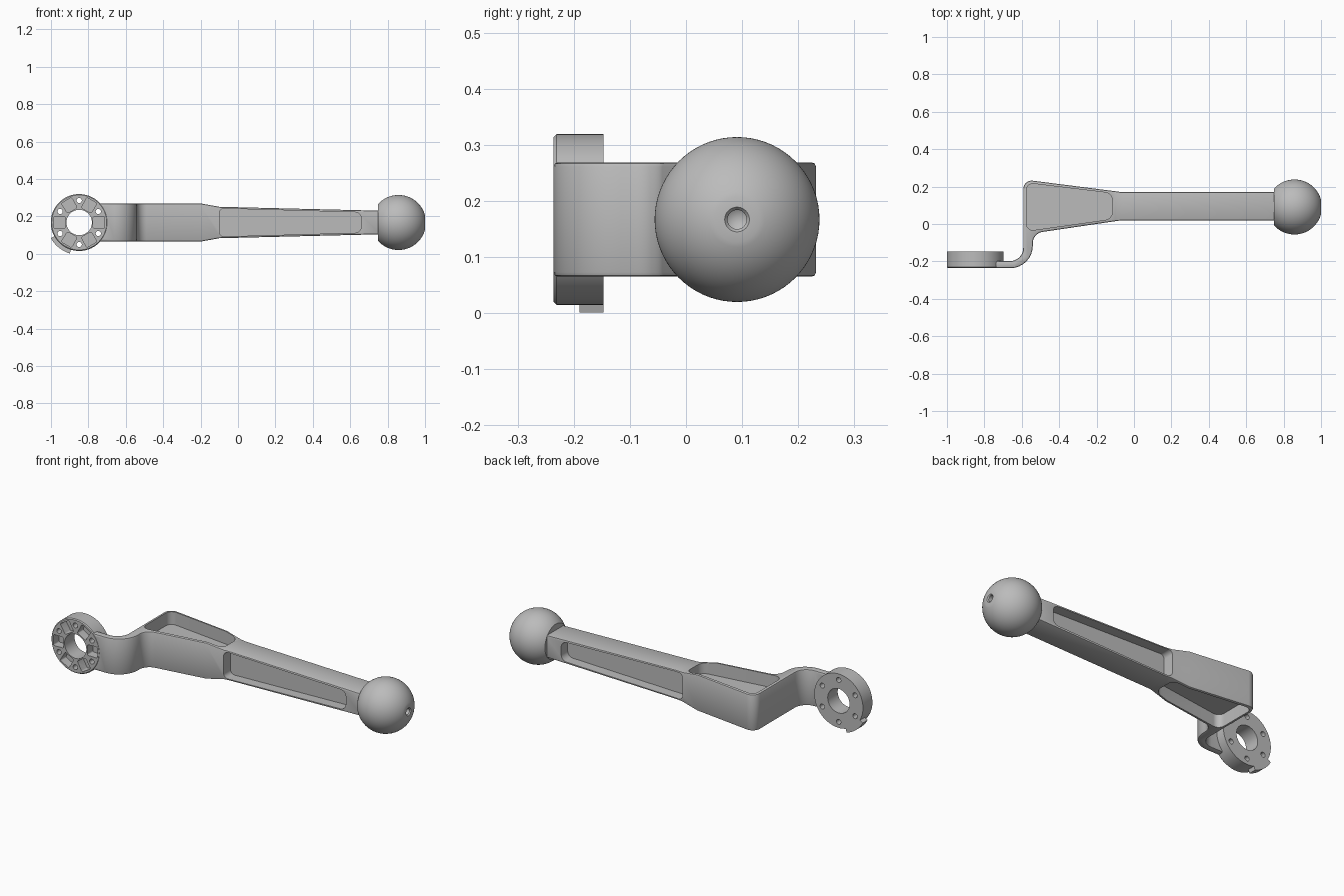
import bpy, bmesh, math
from mathutils import Vector

if "Cube" in bpy.data.objects:
    bpy.data.objects.remove(bpy.data.objects["Cube"])

MID = 0.167          # height of the centre line
HUB_X = -0.849       # hub centre
FRONT, BACK = -0.236, -0.147

grey = bpy.data.materials.new("matte grey")
grey.use_nodes = True
grey.diffuse_color = (0.5, 0.5, 0.5, 1)
grey.node_tree.nodes["Principled BSDF"].inputs["Base Color"].default_value = (0.5, 0.5, 0.5, 1)


def make(name, bm):
    bmesh.ops.recalc_face_normals(bm, faces=bm.faces)
    mesh = bpy.data.meshes.new(name)
    bm.to_mesh(mesh)
    bm.free()
    mesh.materials.append(grey)
    obj = bpy.data.objects.new(name, mesh)
    bpy.context.collection.objects.link(obj)
    return obj


def rounded(corners, steps=8):
    """Outline from (u, v, radius) corners with filleted arcs."""
    out = []
    for i, (u, v, r) in enumerate(corners):
        p = Vector((u, v))
        if not r:
            out.append(p)
            continue
        a = (Vector(corners[i - 1][:2]) - p).normalized()
        b = (Vector(corners[(i + 1) % len(corners)][:2]) - p).normalized()
        half = a.angle(b) / 2
        centre = p + (a + b).normalized() * r / math.sin(half)
        start = p + a * r / math.tan(half) - centre
        end = p + b * r / math.tan(half) - centre
        turn = start.angle_signed(end)
        for k in range(steps + 1):
            t = -turn * k / steps
            c, s = math.cos(t), math.sin(t)
            out.append(centre + Vector((start.x * c - start.y * s, start.x * s + start.y * c)))
    return out


def prism(outline, lo, hi, upright=False):
    """Extrude an outline along z, or along y when upright."""
    bm = bmesh.new()
    rings = []
    for w in (lo, hi):
        rings.append([bm.verts.new((u, w, v) if upright else (u, v, w)) for u, v in outline])
    bm.faces.new(rings[0])
    bm.faces.new(rings[1])
    n = len(outline)
    for i in range(n):
        j = (i + 1) % n
        bm.faces.new((rings[0][i], rings[0][j], rings[1][j], rings[1][i]))
    return bm


def lathe(profile, place, closed, segments=72):
    """Spin (along, radius) points; place maps (along, a, b) to a position."""
    bm = bmesh.new()
    rings = []
    for w, r in profile:
        angles = [math.tau * k / segments for k in range(segments)]
        if r == 0:
            rings.append([bm.verts.new(place(w, 0, 0))] * segments)
        else:
            rings.append([bm.verts.new(place(w, r * math.cos(t), r * math.sin(t))) for t in angles])
    for i in range(len(rings) if closed else len(rings) - 1):
        a, b = rings[i], rings[(i + 1) % len(rings)]
        for k in range(segments):
            m = (k + 1) % segments
            bm.faces.new(list(dict.fromkeys((a[k], a[m], b[m], b[k]))))
    return bm


def polar(r, degrees):
    t = math.radians(degrees)
    return (HUB_X + r * math.cos(t), MID + r * math.sin(t))


def circle(centre, r, n):
    return [(centre[0] + r * math.cos(math.tau * k / n),
             centre[1] + r * math.sin(math.tau * k / n)) for k in range(n)]


def bake(obj):
    deps = bpy.context.evaluated_depsgraph_get()
    mesh = bpy.data.meshes.new_from_object(obj.evaluated_get(deps))
    obj.modifiers.clear()
    obj.data = mesh


def cut(obj, cutters):
    for c in cutters:
        c.hide_render = True
        mod = obj.modifiers.new("cut", "BOOLEAN")
        mod.operation, mod.solver, mod.object = "DIFFERENCE", "EXACT", c
    bake(obj)
    for c in cutters:
        bpy.data.objects.remove(c)


def smooth(obj, angle=30):
    bpy.ops.object.select_all(action="DESELECT")
    obj.select_set(True)
    bpy.context.view_layer.objects.active = obj
    bpy.ops.object.shade_smooth_by_angle(angle=math.radians(angle))


# Arm: cranked plan outline, thinned in height towards the knob
arm_plan = rounded([
    (0.76, 0.018, 0), (0.76, 0.17, 0), (-0.06, 0.17, 0.15), (-0.592, 0.238, 0.045),
    (-0.592, -0.198, 0.07), (-0.75, -0.198, 0), (-0.75, FRONT, 0),
    (-0.541, FRONT, 0.12), (-0.541, -0.05, 0.06), (-0.08, 0.018, 0.15)])
bm = prism(arm_plan, -1, 1)
knees = [(-0.2, 0.102), (-0.1, 0.084), (0.76, 0.063)]
for x, _ in knees[:2]:
    bmesh.ops.bisect_plane(bm, geom=bm.verts[:] + bm.edges[:] + bm.faces[:],
                           plane_co=(x, 0, 0), plane_no=(1, 0, 0))
for v in bm.verts:
    half = knees[0][1]
    for (x0, h0), (x1, h1) in zip(knees, knees[1:]):
        if v.co.x > x0:
            half = h0 + (h1 - h0) * min(1, (v.co.x - x0) / (x1 - x0))
    v.co.z = MID + half * v.co.z
arm = make("crank_arm", bm)
bevel = arm.modifiers.new("edges", "BEVEL")
bevel.width, bevel.segments = 0.008, 2
bevel.limit_method, bevel.angle_limit = "ANGLE", math.radians(50)
bevel.use_clamp_overlap = False
bake(arm)

# Pockets above and below the wide end, and on both sides of the handle
wide_pocket = rounded([(-0.115, 0.027, 0.045), (-0.115, 0.164, 0.045),
                       (-0.576, 0.22, 0.035), (-0.576, -0.038, 0.035)])
side_pocket = rounded([(-0.1, MID - 0.075, 0.025), (0.66, MID - 0.054, 0.035),
                       (0.66, MID + 0.054, 0.035), (-0.1, MID + 0.075, 0.025)])
cutters = []
for side in (-1, 1):
    lo, hi = sorted((MID + side * 0.03, MID + side * 0.2))
    cutters.append(make("wide_pocket_cutter", prism(wide_pocket, lo, hi)))
    lo, hi = sorted((0.094 + side * 0.018, 0.094 + side * 0.2))
    cutters.append(make("side_pocket_cutter", prism(side_pocket, lo, hi, True)))
cutters.append(make("hub_seat_cutter", prism(circle((HUB_X, MID), 0.149, 72), -0.3, -0.1, True)))
cut(arm, cutters)
smooth(arm)

# Hub ring with six bolt holes and six recesses between their bosses
ring = [(FRONT, 0.068), (FRONT, 0.147), (FRONT + 0.005, 0.152),
        (BACK, 0.152), (BACK, 0.068)]
hub = make("hub", lathe(ring, lambda w, a, b: (HUB_X + a, w, MID + b), True))
cutters = []
for k in range(6):
    a = 60 * k
    recess = rounded([(*polar(r, a + d), 0.008) for r, d in
                      ((0.08, -22), (0.14, -13), (0.14, 13), (0.08, 22))], 4)
    cutters.append(make("recess_cutter", prism(recess, -0.3, FRONT + 0.05, True)))
    hole = circle(polar(0.118, a + 30), 0.014, 20)
    cutters.append(make("bolt_hole_cutter", prism(hole, -0.3, 0, True)))
cut(hub, cutters)
smooth(hub)

# Stop tab on the rim of the hub
angles = [209 + 44 * k / 10 for k in range(11)]
tab = [polar(0.173, a) for a in angles] + [polar(0.14, a) for a in reversed(angles)]
smooth(make("stop_tab", prism(tab, -0.19, BACK, True)))

# Ball knob, flat where it meets the arm, with a screw hole in the tip
CX, R = 0.858, 0.147
profile = [(0.748, 0)]
first, last = math.acos((0.748 - CX) / R), math.asin(0.04 / R)
for k in range(33):
    t = first + (last - first) * k / 32
    profile.append((CX + R * math.cos(t), R * math.sin(t)))
profile += [(1.0, 0.022), (0.994, 0.017), (0.94, 0.017), (0.93, 0)]
knob = make("ball_knob", lathe(profile, lambda w, a, b: (w, 0.091 + a, MID + b), False))
smooth(knob)
